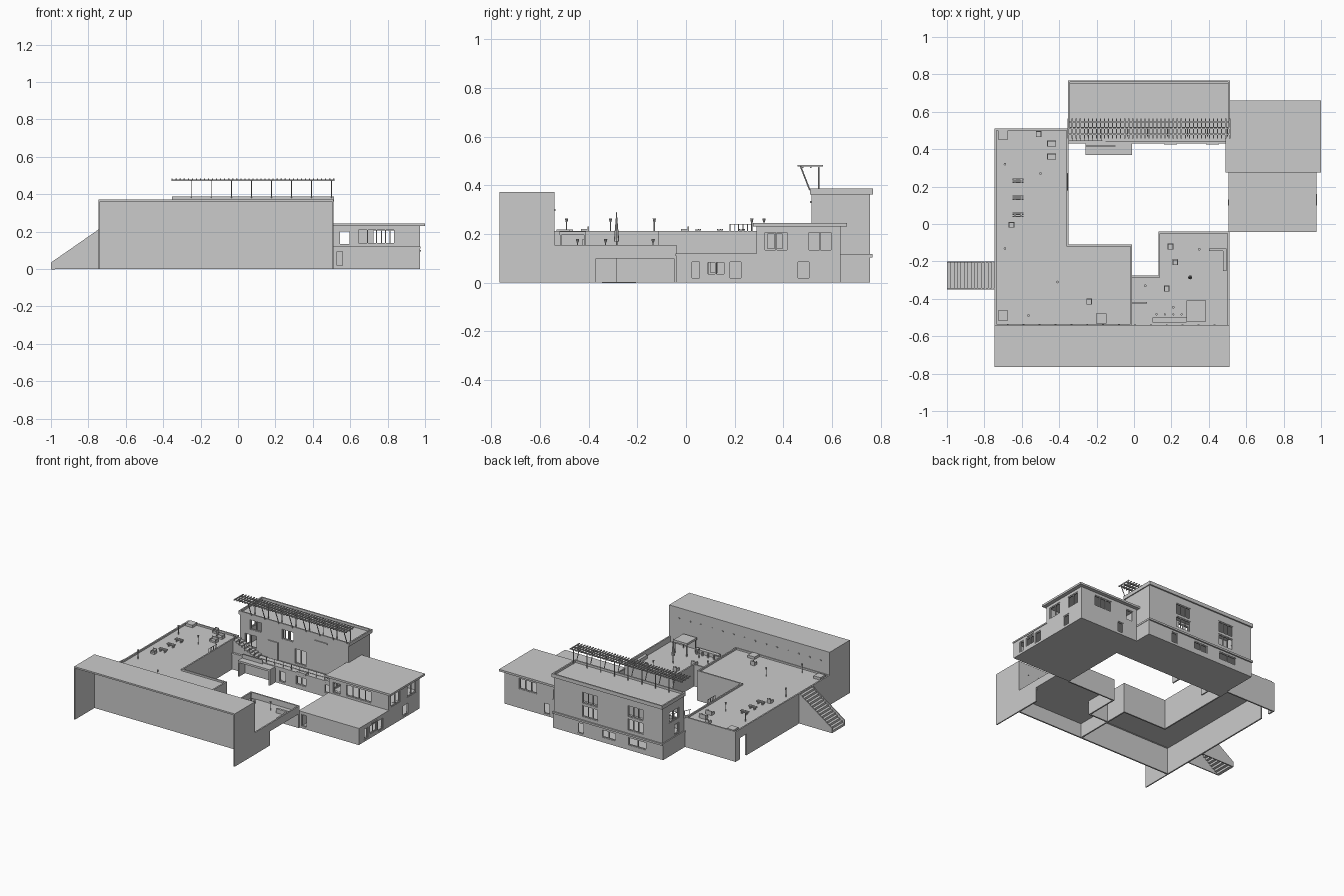
import bpy, bmesh, math
from mathutils import Vector, Matrix


def finish(name, bm):
    bmesh.ops.recalc_face_normals(bm, faces=bm.faces[:])
    me = bpy.data.meshes.new(name)
    bm.to_mesh(me)
    bm.free()
    ob = bpy.data.objects.new(name, me)
    bpy.context.collection.objects.link(ob)
    return ob


def boxes(name, items):
    """One object from (x0, x1, y0, y1, z0, z1) boxes."""
    bm = bmesh.new()
    for x0, x1, y0, y1, z0, z1 in items:
        m = Matrix.Translation(((x0 + x1) / 2, (y0 + y1) / 2, (z0 + z1) / 2))
        m = m @ Matrix.Diagonal((abs(x1 - x0), abs(y1 - y0), abs(z1 - z0), 1))
        bmesh.ops.create_cube(bm, size=1, matrix=m)
    return finish(name, bm)


def prism(name, pts, z0, z1):
    bm = bmesh.new()
    f = bm.faces.new([bm.verts.new((x, y, z0)) for x, y in pts])
    ex = bmesh.ops.extrude_face_region(bm, geom=[f])
    bmesh.ops.translate(bm, vec=(0, 0, z1 - z0),
                        verts=[v for v in ex["geom"] if isinstance(v, bmesh.types.BMVert)])
    return finish(name, bm)


def edge_walls(pts, z0, z1, t=0.005):
    out = []
    for (ax, ay), (bx, by) in zip(pts, pts[1:] + pts[:1]):
        out.append((min(ax, bx) - t, max(ax, bx) + t, min(ay, by) - t, max(ay, by) + t, z0, z1))
    return out


def rods(name, items, seg=8):
    """Tapered rods from (start, end, r1, r2)."""
    bm = bmesh.new()
    for a, b, r1, r2 in items:
        a, b = Vector(a), Vector(b)
        m = Matrix.Translation((a + b) / 2) @ (b - a).to_track_quat('Z', 'Y').to_matrix().to_4x4()
        bmesh.ops.create_cone(bm, cap_ends=True, segments=seg, radius1=r1, radius2=r2,
                              depth=(b - a).length, matrix=m)
    return finish(name, bm)


def cut(ob, cutter):
    mod = ob.modifiers.new("cut", 'BOOLEAN')
    mod.operation, mod.object, mod.solver = 'DIFFERENCE', cutter, 'EXACT'
    bpy.context.view_layer.update()
    dg = bpy.context.evaluated_depsgraph_get()
    me = bpy.data.meshes.new_from_object(ob.evaluated_get(dg))
    ob.modifiers.clear()
    ob.data = me
    bpy.data.objects.remove(cutter)


def building(name, b, openings, t=0.014):
    """Hollow block; openings are (axis, wall position, a0, a1, z0, z1, panes)."""
    x0, x1, y0, y1, z0, z1 = b
    ob = boxes(name, [b])
    cut(ob, boxes("cavity", [(x0 + t, x1 - t, y0 + t, y1 - t, z0 + t, z1 - t)]))

    def slab(axis, p, a0, a1, c0, c1, d):
        return (p - d, p + d, a0, a1, c0, c1) if axis == 'x' else (a0, a1, p - d, p + d, c0, c1)
    cut(ob, boxes("holes", [slab(*o[:6], 0.025) for o in openings]))
    bars, w = [], 0.005
    for ax, p, a0, a1, c0, c1, n in openings:
        for i in range(n + 1):
            a = a0 + (a1 - a0 - w) * i / n
            bars.append(slab(ax, p, a, a + w, c0, c1, 0.004))
        for c in (c0, c1 - w):
            bars.append(slab(ax, p, a0, a1, c, c + w, 0.004))
    boxes(name + "_window_frames", bars)


# Front hall: open to the front and below
boxes("front_hall", [(-0.745, 0.51, -0.765, -0.54, 0.362, 0.373),
                     (-0.745, 0.51, -0.55, -0.54, 0, 0.365),
                     (-0.745, -0.737, -0.765, -0.54, 0, 0.365),
                     (0.502, 0.51, -0.765, -0.54, 0, 0.365)])
boxes("hall_wall_lights", [(-0.68 + i * 0.085, -0.67 + i * 0.085, -0.542, -0.536, 0.295, 0.303)
                           for i in range(14)])

# Upper deck, L shaped, with perimeter walls and low parapet
L = [(-0.74, -0.54), (-0.015, -0.54), (-0.015, -0.115), (-0.355, -0.115), (-0.355, 0.505), (-0.74, 0.505)]
prism("upper_deck", L, 0.188, 0.2)
boxes("upper_deck_parapet", edge_walls(L, 0.185, 0.212))
w = edge_walls(L, 0, 0.19)
x0, x1 = w[5][:2]
boxes("upper_deck_walls", w[1:5] + [(x0, x1, -0.54, 0.39, 0, 0.19), (x0, x1, 0.46, 0.51, 0, 0.19),
                                    (x0, x1, 0.39, 0.46, 0.15, 0.19)])

# Lower deck with notch and open side
D = [(-0.01, -0.54), (0.505, -0.54), (0.505, -0.045), (0.135, -0.045), (0.135, -0.28), (-0.01, -0.28)]
prism("lower_deck", D, 0.1, 0.115)
w = edge_walls(D, 0, 0.102)
boxes("lower_deck_walls", [(0.5, 0.51, -0.54, -0.37, 0, 0.1)] + w[2:5])
boxes("lower_deck_parapet", edge_walls(D, 0.1, 0.155)[1:5])

# Outside stair on the left
n = 14
boxes("outer_stair_steps", [(-1 + 0.255 * i / n, -1 + 0.255 * (i + 1) / n + 0.004, -0.345, -0.205,
                             0.2 * (i + 1) / n - 0.016, 0.2 * (i + 1) / n) for i in range(n)])
for name, y in (("stair_side_front", -0.35), ("stair_side_back", -0.207)):
    bm = bmesh.new()
    f = bm.faces.new([bm.verts.new((x, y, z)) for x, z in
                      ((-1, 0), (-0.745, 0), (-0.745, 0.212), (-1, 0.035))])
    ex = bmesh.ops.extrude_face_region(bm, geom=[f])
    bmesh.ops.translate(bm, vec=(0, 0.007, 0),
                        verts=[v for v in ex["geom"] if isinstance(v, bmesh.types.BMVert)])
    finish(name, bm)

# Right building: long ground floor, shorter upper floor, overhanging roof
building("right_ground_floor", (0.51, 0.973, -0.04, 0.635, 0, 0.117), [
    ('x', 0.966, 0.02, 0.06, 0.014, 0.09, 1), ('x', 0.966, 0.085, 0.16, 0.03, 0.088, 2),
    ('x', 0.966, 0.175, 0.23, 0.014, 0.09, 1), ('x', 0.966, 0.455, 0.51, 0.014, 0.09, 1),
    ('y', -0.033, 0.525, 0.565, 0.014, 0.1, 1), ('y', 0.628, 0.62, 0.67, 0.014, 0.09, 1),
    ('x', 0.517, 0.09, 0.16, 0.03, 0.09, 2), ('x', 0.517, 0.22, 0.3, 0.03, 0.09, 2)])
building("right_upper_floor", (0.51, 0.973, 0.29, 0.635, 0.117, 0.232), [
    ('y', 0.297, 0.64, 0.84, 0.135, 0.215, 4), ('y', 0.297, 0.54, 0.6, 0.13, 0.205, 1),
    ('x', 0.966, 0.32, 0.42, 0.13, 0.212, 2), ('x', 0.966, 0.5, 0.6, 0.13, 0.212, 2),
    ('y', 0.628, 0.54, 0.6, 0.13, 0.205, 1), ('y', 0.628, 0.72, 0.86, 0.135, 0.212, 3),
    ('x', 0.517, 0.33, 0.4, 0.135, 0.205, 2)])
boxes("right_roof", [(0.49, 1.0, 0.275, 0.66, 0.231, 0.245)])
boxes("right_ground_roof", [(0.505, 0.977, -0.044, 0.3, 0.11, 0.12)])
boxes("wall_sign_panel", [(0.972, 0.978, 0.1, 0.16, 0.095, 0.103), (0.502, 0.511, 0.1, 0.13, 0.04, 0.09)])

# Back building: ground floor with terrace, two upper storeys
building("back_ground_floor", (-0.35, 0.51, 0.435, 0.755, 0, 0.112), [
    ('y', 0.442, 0.15, 0.23, 0.03, 0.09, 2), ('y', 0.442, 0.37, 0.45, 0.03, 0.09, 2),
    ('y', 0.442, 0.02, 0.07, 0.014, 0.09, 1), ('y', 0.748, 0.02, 0.13, 0.035, 0.09, 2),
    ('y', 0.748, 0.27, 0.32, 0.014, 0.09, 1), ('y', 0.748, -0.22, -0.08, 0.035, 0.09, 2)])
front = [(0.03, 0.275, 0.345), (-0.22, 0.275, 0.345), (0.13, 0.13, 0.235), (-0.26, 0.15, 0.24)]
back = [(x, z, z + 0.08) for x in (0.22, -0.135) for z in (0.14, 0.235)]
building("back_upper_floors", (-0.345, 0.505, 0.515, 0.755, 0.11, 0.372),
         [('y', 0.522, x - 0.045, x + 0.045, a, b, 2) for x, a, b in front] +
         [('y', 0.748, x - 0.06, x + 0.06, a, b, 3) for x, a, b in back] +
         [('x', -0.338, 0.57, 0.68, z, z + 0.075, 2) for z in (0.23, 0.29)[:1]] +
         [('x', -0.338, 0.57, 0.62, 0.215 - 0.09, 0.2, 1)])
boxes("back_floor_band", [(-0.352, 0.512, 0.43, 0.765, 0.104, 0.117)])
R = [(-0.347, 0.513), (0.507, 0.513), (0.507, 0.763), (-0.347, 0.763)]
boxes("back_roof_rim", edge_walls(R, 0.362, 0.387))
boxes("facade_door", [(-0.125, -0.045, 0.508, 0.516, 0.117, 0.24)])
boxes("facade_light_strip", [(0.24, 0.34, 0.508, 0.516, 0.328, 0.336)])
boxes("terrace_porch", [(-0.26, -0.01, 0.37, 0.44, 0.098, 0.112), (-0.26, -0.25, 0.37, 0.44, 0, 0.1),
                        (-0.02, -0.01, 0.37, 0.44, 0, 0.1), (-0.26, -0.1, 0.415, 0.421, 0.112, 0.14)])
boxes("window_canopies", [(0.16, 0.23, 0.425, 0.45, 0.11, 0.125), (0.385, 0.455, 0.425, 0.45, 0.11, 0.125)])

# Inner stair from upper deck down to the terrace
boxes("inner_stair", [(-0.35 + i * 0.022, -0.328 + i * 0.022, 0.445, 0.51, 0.112, 0.2 - i * 0.01)
                      for i in range(8)])
rods("inner_stair_rail", [((-0.35, 0.445, 0.24), (-0.17, 0.445, 0.155), 0.002, 0.002)] +
     [((-0.34 + i * 0.04, 0.445, 0.19 - i * 0.019), (-0.34 + i * 0.04, 0.445, 0.235 - i * 0.019),
       0.002, 0.002) for i in range(5)])
rods("terrace_rail", [((-0.15, 0.44, z), (0.5, 0.44, z), 0.002, 0.002) for z in (0.135, 0.155)] +
     [((-0.15 + i * 0.065, 0.44, 0.115), (-0.15 + i * 0.065, 0.44, 0.155), 0.002, 0.002) for i in range(11)])

# Roof pergola: posts, braces, rails and slats
px = [-0.25 + i * 0.107 for i in range(8)]
rods("pergola_posts", [((x, 0.545, 0.37), (x, 0.545, 0.475), 0.003, 0.003) for x in px] +
     [((x, 0.508, 0.38), (x, 0.47, 0.478), 0.003, 0.003) for x in px], 6)
boxes("pergola_rails", [(-0.355, 0.515, y - 0.003, y + 0.003, 0.471, 0.478) for y in (0.48, 0.512, 0.545)])
boxes("pergola_slats", [(-0.355 + i * 0.0216, -0.349 + i * 0.0216, 0.457, 0.563, 0.477, 0.484)
                        for i in range(41)])

# Lamps on both decks
spots = [(-0.69, 0.32, 0.2), (-0.69, -0.13, 0.2), (-0.5, 0.27, 0.2), (-0.41, -0.31, 0.2),
         (-0.565, -0.49, 0.2), (0.06, -0.33, 0.115), (0.21, -0.445, 0.115), (0.35, -0.135, 0.115)]
rods("lamp_posts", [((x, y, z), (x, y, z + 0.055), 0.0025, 0.0025) for x, y, z in spots] +
     [((x, y, z + 0.05), (x, y, z + 0.064), 0.004, 0.007) for x, y, z in spots])
rods("closed_parasol", [((0.3, -0.285, 0.115), (0.3, -0.285, 0.19), 0.003, 0.003),
                        ((0.3, -0.285, 0.17), (0.3, -0.285, 0.29), 0.011, 0.001)])

# Benches, chairs, planters
for k, y in enumerate((0.05, 0.14, 0.23)):
    boxes(f"deck_bench_{k}", [(-0.65, -0.59, y + d, y + d + 0.006, 0.216, 0.22) for d in (-0.012, -0.003, 0.006)] +
          [(x, x + 0.006, y - 0.01, y + 0.01, 0.2, 0.217) for x in (-0.64, -0.606)])
chairs = [(-0.51, 0.48, 0.2), (-0.655, -0.005, 0.2), (-0.24, -0.415, 0.2), (0.175, -0.345, 0.115),
          (0.195, -0.12, 0.115), (-0.44, 0.43, 0.2), (-0.44, 0.36, 0.2), (0.22, -0.205, 0.115)]
for k, (x, y, z) in enumerate(chairs):
    s = 0.024 if x == -0.44 else 0.015
    boxes(f"deck_chair_{k}", [(x - s, x + s, y - 0.015, y + 0.015, z, z + 0.012),
                              (x - s, x + s, y + 0.011, y + 0.017, z, z + 0.03),
                              (x - s, x - s + 0.005, y - 0.015, y + 0.015, z, z + 0.021),
                              (x + s - 0.005, x + s, y - 0.015, y + 0.015, z, z + 0.021)])
for k, (x, y) in enumerate([(-0.7, 0.48), (-0.7, -0.49), (-0.175, -0.505)]):
    boxes(f"planter_{k}", [(x - 0.027, x + 0.027, y - 0.027, y + 0.027, 0.2, 0.218)])

# Lower deck canopy, corner seat, wall seat and low walls
boxes("deck_canopy", [(0.28, 0.385, -0.52, -0.41, 0.195, 0.21)] +
      [(x, x + 0.006, y, y + 0.006, 0.115, 0.2) for x in (0.283, 0.376) for y in (-0.517, -0.419)])
boxes("corner_seat", [(0.4, 0.49, -0.145, -0.13, 0.115, 0.145), (0.475, 0.495, -0.25, -0.13, 0.115, 0.14)])
boxes("wall_seat", [(0.1, 0.28, -0.527, -0.5, 0.115, 0.14)])
rods("stools", [((0.12 + i * 0.045, -0.483, 0.115), (0.12 + i * 0.045, -0.483, 0.14), 0.006, 0.006)
                for i in range(4)])
boxes("low_walls", [(-0.01, 0.07, -0.424, -0.416, 0.115, 0.18)])
rods("courtyard_rail", [((-0.355, 0.18 + i * 0.018, 0.2), (-0.355, 0.18 + i * 0.018, 0.24), 0.002, 0.002)
                        for i in range(6)] + [((-0.355, 0.18, 0.24), (-0.355, 0.27, 0.24), 0.002, 0.002)])
